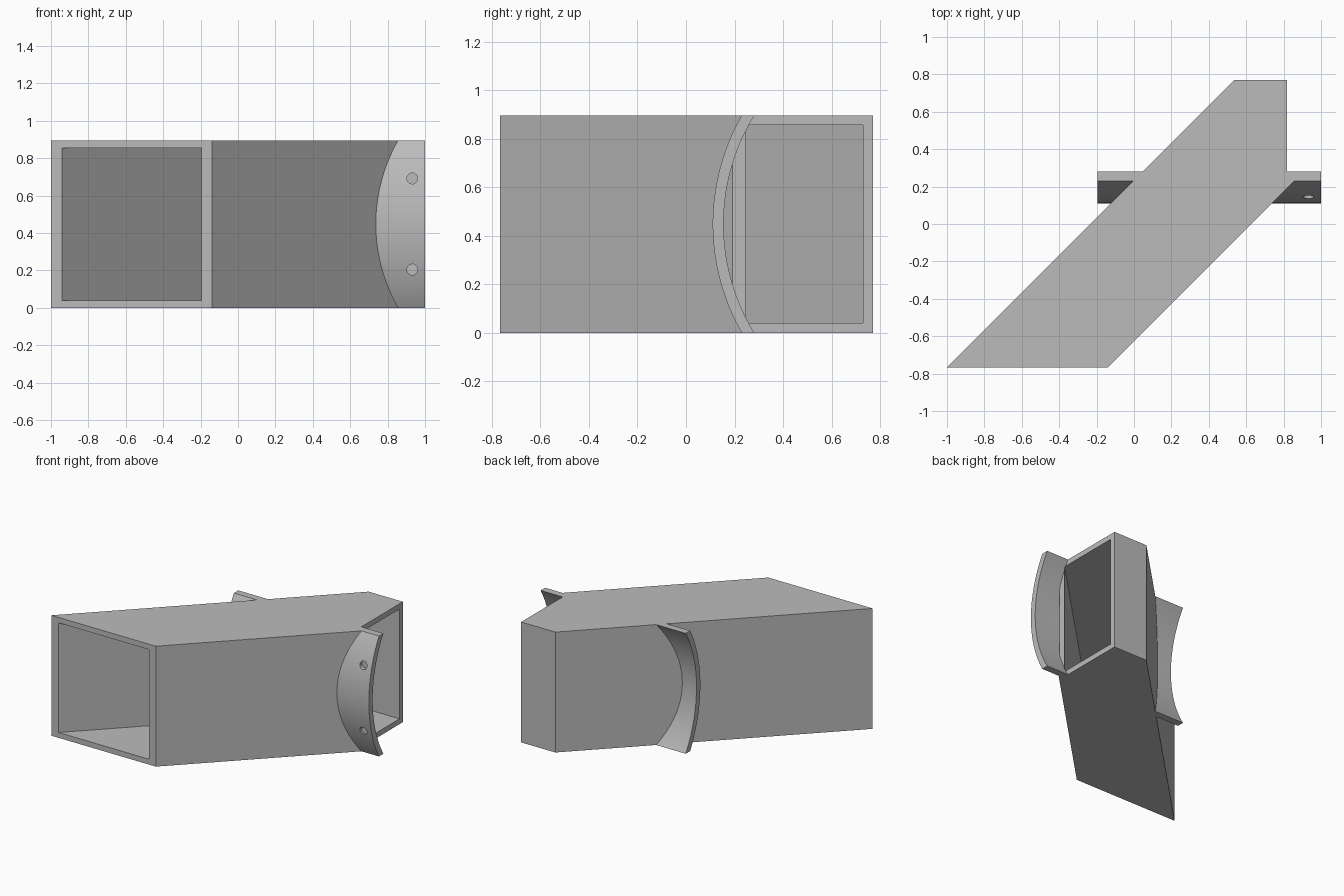
import bpy, bmesh, math
from mathutils import Vector

if "Cube" in bpy.data.objects:
    bpy.data.objects.remove(bpy.data.objects["Cube"])

H = 0.896           # overall height
ARC_Y = 1.01        # centre line of the curved flange
R_FRONT, R_BACK = 0.90, 0.855

grey = bpy.data.materials.new("light grey")
grey.diffuse_color = (0.5, 0.5, 0.5, 1)
grey.use_nodes = True
grey.node_tree.nodes["Principled BSDF"].inputs["Base Color"].default_value = grey.diffuse_color


def prism(name, points, offset):
    """Extrude a closed outline of 3D points along an offset."""
    bm = bmesh.new()
    face = bm.faces.new([bm.verts.new(p) for p in points])
    ext = bmesh.ops.extrude_face_region(bm, geom=[face], use_keep_orig=True)
    moved = [g for g in ext["geom"] if isinstance(g, bmesh.types.BMVert)]
    bmesh.ops.translate(bm, verts=moved, vec=Vector(offset))
    bmesh.ops.recalc_face_normals(bm, faces=bm.faces)
    mesh = bpy.data.meshes.new(name)
    bm.to_mesh(mesh)
    bm.free()
    mesh.materials.append(grey)
    obj = bpy.data.objects.new(name, mesh)
    bpy.context.collection.objects.link(obj)
    return obj


def plan(name, outline, z0, z1):
    return prism(name, [(x, y, z0) for x, y in outline], (0, 0, z1 - z0))


def arc(radius, z0, z1, x, steps=40):
    """Points on the flange curve between two heights."""
    pts = []
    a0, a1 = (math.asin((z - H / 2) / radius) for z in (z0, z1))
    for i in range(steps + 1):
        a = a0 + (a1 - a0) * i / steps
        pts.append((x, ARC_Y - radius * math.cos(a), H / 2 + radius * math.sin(a)))
    return pts


def boolean(target, tool, operation):
    mod = target.modifiers.new(operation, 'BOOLEAN')
    mod.operation, mod.solver, mod.object = operation, 'EXACT', tool
    bpy.context.view_layer.objects.active = target
    bpy.ops.object.modifier_apply(modifier=mod.name)
    bpy.data.objects.remove(tool)


# Slanted duct body, run past the side outlet
duct = plan("slanted_duct", [(-1, -0.767), (-0.14, -0.767), (0.917, 0.29),
                             (0.917, 0.77), (0.537, 0.77)], 0, H)

# Trim the outlet end behind the flange
trim = prism("outlet_trim", arc(0.875, -0.05, H + 0.05, 0.818)
             + [(0.818, 1.0, H + 0.05), (0.818, 1.0, -0.05)], (0.4, 0, 0))
boolean(duct, trim, 'DIFFERENCE')

# Curved mounting flange across the duct
flange = prism("flange", arc(R_FRONT, 0, H, -0.195)
               + arc(R_BACK, 0, H, -0.195)[::-1], (1.195, 0, 0))
boolean(duct, flange, 'UNION')

# Hollow passage from the front mouth to the side outlet
passage = plan("passage", [(-0.973, -0.8), (-0.228, -0.8), (0.819, 0.247),
                           (0.819, 0.73), (0.557, 0.73)], 0.04, H - 0.04)
boolean(duct, passage, 'DIFFERENCE')

# Two blind screw holes in the flange
for z in (0.205, 0.692):
    ring = [(0.932 + 0.029 * math.cos(t), 0.0, z + 0.029 * math.sin(t))
            for t in (math.tau * i / 24 for i in range(24))]
    boolean(duct, prism("screw_hole", ring, (0, 0.165, 0)), 'DIFFERENCE')

bpy.ops.object.select_all(action='DESELECT')
duct.select_set(True)
bpy.context.view_layer.objects.active = duct
bpy.ops.object.shade_smooth_by_angle(angle=math.radians(25))
